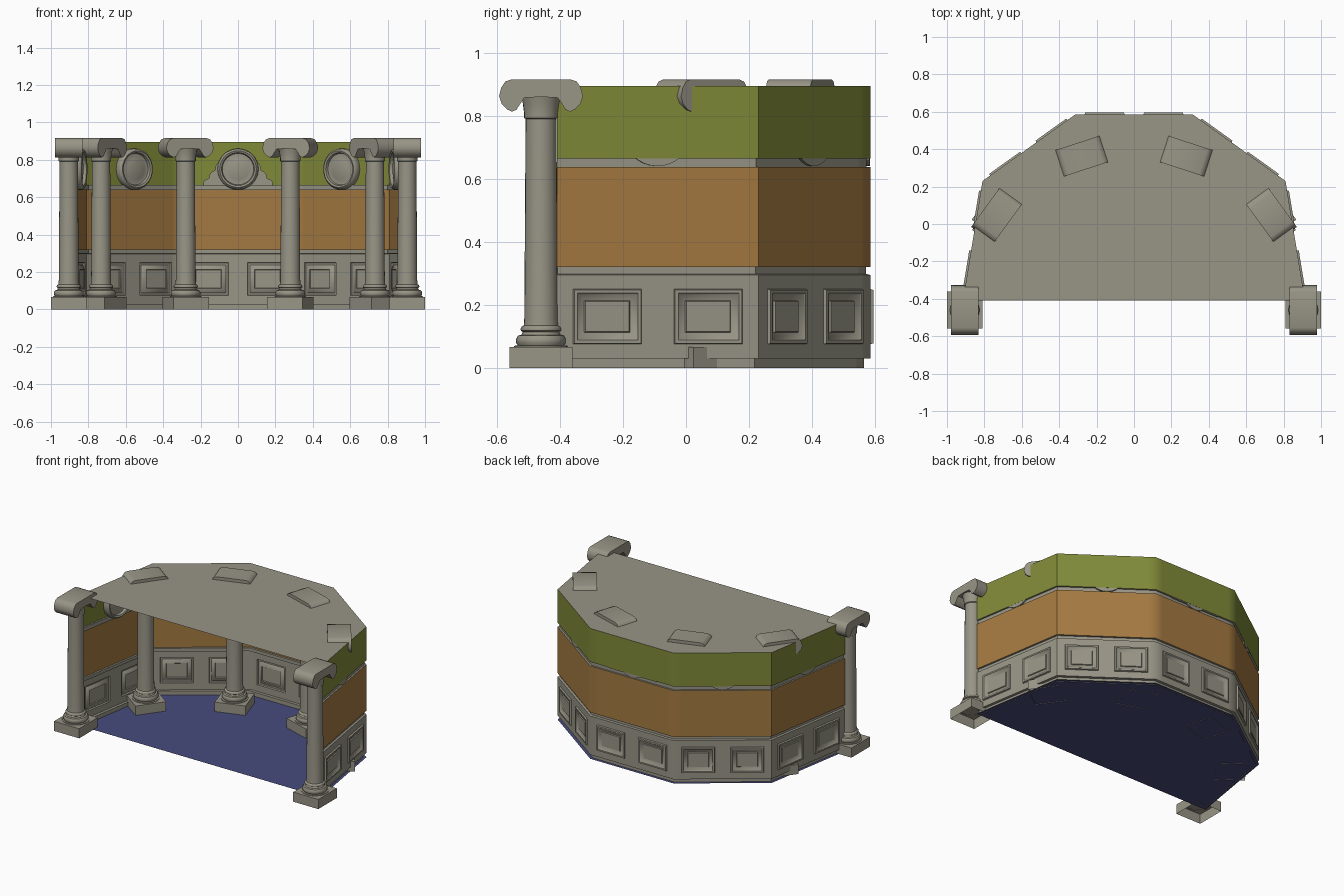
import bpy, bmesh, math
from mathutils import Vector

if "Cube" in bpy.data.objects:
    bpy.data.objects.remove(bpy.data.objects["Cube"])

def material(name, rgb):
    m = bpy.data.materials.new(name)
    m.diffuse_color = (*rgb, 1)
    m.use_nodes = True
    m.node_tree.nodes["Principled BSDF"].inputs["Base Color"].default_value = m.diffuse_color
    return m

STONE = material("warm_grey_stone", (0.314, 0.301, 0.239))
BROWN = material("brown_wall", (0.376, 0.195, 0.054))
GREEN = material("olive_frieze", (0.216, 0.254, 0.040))
BLUE = material("blue_floor", (0.065, 0.072, 0.202))

# Half-decagon plan of the room, left to right around the back
PLAN = [(-0.915, -0.41), (-0.81, 0.23), (-0.315, 0.585),
        (0.315, 0.585), (0.81, 0.23), (0.915, -0.41)]

def finish(bm, name, mats, angle=40):
    me = bpy.data.meshes.new(name)
    bm.to_mesh(me)
    bm.free()
    for m in mats:
        me.materials.append(m)
    me.shade_smooth()
    me.set_sharp_from_angle(angle=math.radians(angle))
    return me

def place(me, name, loc=(0, 0, 0), rot=(0, 0, 0)):
    ob = bpy.data.objects.new(name, me)
    ob.location, ob.rotation_euler = loc, rot
    bpy.context.collection.objects.link(ob)
    return ob

def lathe(name, profile, n=32):
    bm = bmesh.new()
    vs = [bm.verts.new((r, 0, z)) for r, z in profile]
    es = [bm.edges.new(p) for p in zip(vs, vs[1:])]
    bmesh.ops.spin(bm, geom=vs + es, axis=(0, 0, 1), cent=(0, 0, 0),
                   angle=math.tau, steps=n, use_duplicate=False)
    bmesh.ops.remove_doubles(bm, verts=bm.verts, dist=1e-5)
    bmesh.ops.recalc_face_normals(bm, faces=bm.faces)
    return finish(bm, name, [STONE])

def slab(name, half, depth):
    # Mirrored half outline in x/z, extruded along y
    pts = half + [(-x, z) for x, z in reversed(half) if x > 0]
    bm = bmesh.new()
    f = bm.faces.new([bm.verts.new((x, -depth / 2, z)) for x, z in pts])
    r = bmesh.ops.extrude_face_region(bm, geom=[f])
    bmesh.ops.translate(bm, vec=(0, depth, 0),
                        verts=[v for v in r["geom"] if isinstance(v, bmesh.types.BMVert)])
    bmesh.ops.recalc_face_normals(bm, faces=bm.faces)
    return finish(bm, name, [STONE])

def sheet(name, z, mat):
    bm = bmesh.new()
    f = bm.faces.new([bm.verts.new((x, y, z)) for x, y in PLAN])
    f.normal_update()
    if f.normal.z < 0:
        f.normal_flip()
    place(finish(bm, name, [mat]), name)

# Wall: profile (inward step, height) swept round the plan
PROFILE = [(0.02, 0), (0.02, 0.03), (0, 0.03), (0, 0.075), (0, 0.25), (0, 0.295),
           (0.014, 0.298), (0.014, 0.32), (0, 0.32), (0, 0.637), (0.012, 0.637),
           (0.012, 0.665), (0, 0.665), (0, 0.894)]
CUTS = (0, 0.08, 0.42, 0.58, 0.92)
path = [Vector(a).lerp(Vector(b), t) for a, b in zip(PLAN, PLAN[1:]) for t in CUTS]
path.append(Vector(PLAN[-1]))
bm = bmesh.new()
grid = [[bm.verts.new((p.x * (1 - d), -0.41 + (p.y + 0.41) * (1 - d), z))
         for d, z in PROFILE] for p in path]
panels = []
for i in range(len(path) - 1):
    for j in range(len(PROFILE) - 1):
        f = bm.faces.new((grid[i][j], grid[i][j + 1], grid[i + 1][j + 1], grid[i + 1][j]))
        f.material_index = {8: 1, 12: 2}.get(j, 0)
        if j == 3 and i % 5 in (1, 3):
            panels.append(f)
bm.normal_update()
# Wainscot panels: stepped insets
for width, depth in ((0.003, 0.010), (0.010, 0), (0.004, -0.005), (0.020, -0.009), (0.003, 0.006)):
    bmesh.ops.inset_individual(bm, faces=panels, thickness=width, depth=depth,
                               use_even_offset=True)
    bm.normal_update()
place(finish(bm, "panelled_wall", [STONE, BROWN, GREEN]), "panelled_wall")

# Floor and ceiling
sheet("floor", 0.002, BLUE)
sheet("ceiling", 0.894, STONE)

# Column parts
bm = bmesh.new()
bmesh.ops.create_cube(bm, size=1)
for v in bm.verts:
    v.co = (v.co.x * 0.2, v.co.y * 0.19, (v.co.z + 0.5) * 0.066)
bm.normal_update()
bmesh.ops.delete(bm, geom=[f for f in bm.faces if f.normal.z < -0.5], context='FACES')
plinth = finish(bm, "column_plinth", [STONE])
shaft = lathe("column_shaft", [
    (0.085, 0.064), (0.085, 0.07), (0.074, 0.071), (0.079, 0.08), (0.079, 0.092),
    (0.073, 0.102), (0.062, 0.105), (0.058, 0.114), (0.064, 0.118), (0.065, 0.124),
    (0.061, 0.131), (0.055, 0.134), (0.053, 0.16), (0.049, 0.79), (0.054, 0.793),
    (0.054, 0.81), (0.058, 0.84), (0.066, 0.87)], 24)
capital = slab("column_capital", [
    (0, 0.915), (0.095, 0.915), (0.113, 0.909), (0.126, 0.89), (0.133, 0.862),
    (0.125, 0.838), (0.108, 0.82), (0.092, 0.813), (0.078, 0.819), (0.066, 0.838),
    (0.053, 0.857), (0, 0.86)], 0.148)

# Six columns on an arc
for k in (-90, -54, -18, 18, 54, 90):
    a = math.radians(k)
    loc = (0.905 * math.sin(a), -0.46 + 0.865 * math.cos(a), 0)
    for me in (plinth, shaft, capital):
        place(me, me.name, loc, (0, 0, -a))

# Round medallion in the middle of each frieze section
medallion = lathe("medallion", [
    (0, 0.03), (0.055, 0.028), (0.078, 0.02), (0.084, 0.022), (0.088, 0.038),
    (0.098, 0.042), (0.107, 0.034), (0.11, 0.02), (0.11, 0.001), (0, 0.001)])
for (x0, y0), (x1, y1) in zip(PLAN, PLAN[1:]):
    inward = Vector((y1 - y0, x0 - x1, 0)).normalized()
    place(medallion, "medallion", ((x0 + x1) / 2, (y0 + y1) / 2, 0.75),
          inward.to_track_quat('Z', 'Y').to_euler())

# Stepped ornament behind the central medallion
crest = slab("central_ornament", [
    (0, 0.79), (0.10, 0.785), (0.118, 0.775), (0.122, 0.745), (0.14, 0.735),
    (0.152, 0.72), (0.155, 0.70), (0.178, 0.692), (0.185, 0.68), (0.185, 0.66), (0, 0.66)], 0.02)
place(crest, "central_ornament", (0, 0.573, 0))
